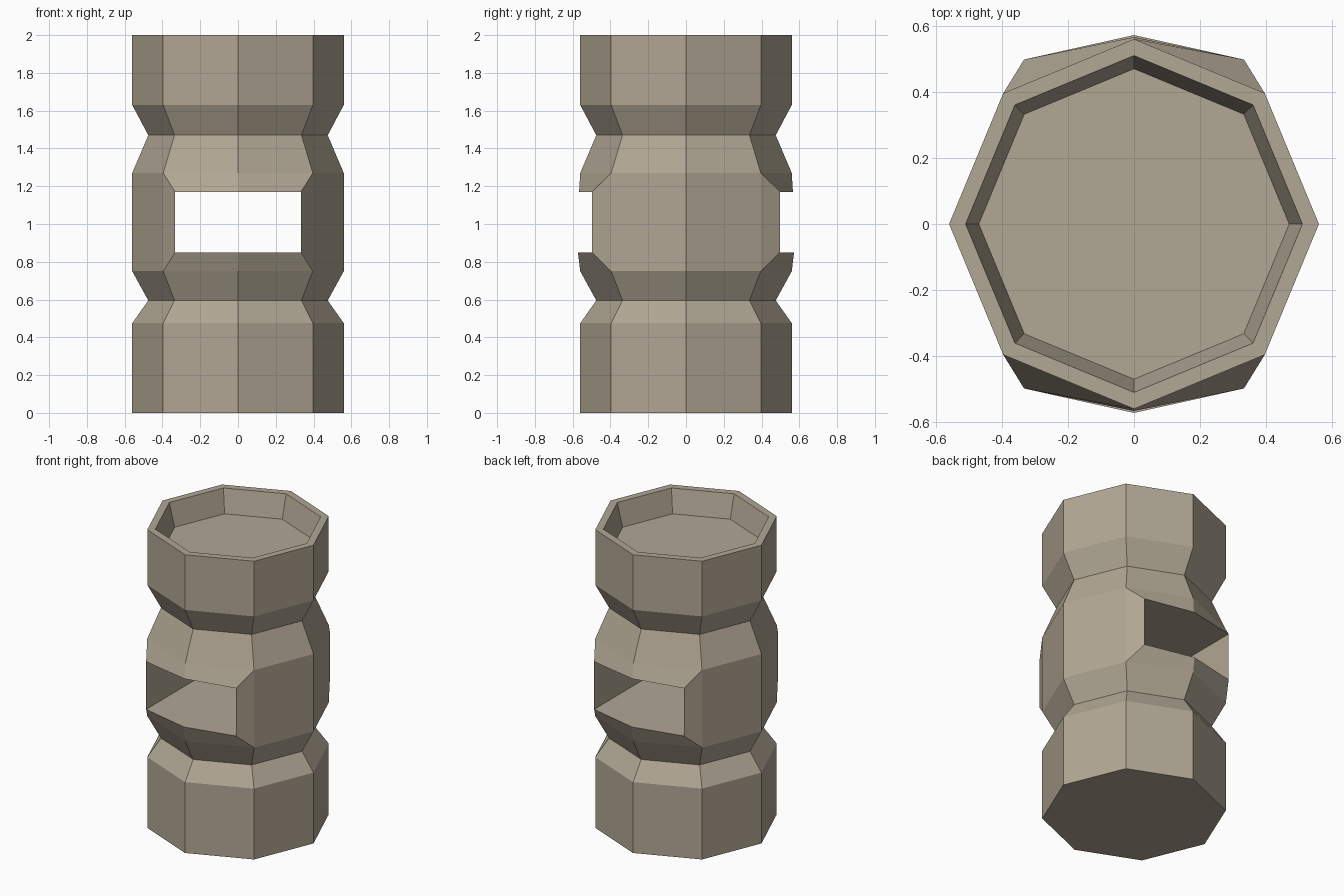
import bpy, bmesh, math

cube = bpy.data.objects.get("Cube")
if cube:
    bpy.data.objects.remove(cube, do_unlink=True)

SIDES = 8
stone = bpy.data.materials.new("warm_grey_stone")
stone.use_nodes = True
COLOR = (0.44, 0.385, 0.295, 1)
stone.diffuse_color = COLOR
stone.node_tree.nodes["Principled BSDF"].inputs["Base Color"].default_value = COLOR

bm = bmesh.new()


def ring(radius, z):
    return [bm.verts.new((radius * math.cos(math.tau * i / SIDES),
                          radius * math.sin(math.tau * i / SIDES), z))
            for i in range(SIDES)]


def strip(low, high, columns=range(SIDES)):
    for i in columns:
        j = (i + 1) % SIDES
        bm.faces.new((low[i], low[j], high[j], high[i]))


def loft(profile):
    rings = [ring(r, z) for r, z in profile]
    for low, high in zip(rings, rings[1:]):
        strip(low, high)
    return rings


# Lower drum and upper drum, with a waist on each and a recessed top
lower = loft([(0.56, 0), (0.56, 0.475), (0.475, 0.595), (0.56, 0.75)])
upper = loft([(0.56, 1.27), (0.475, 1.47), (0.56, 1.63), (0.56, 2),
              (0.51, 2), (0.47, 1.845)])
bm.faces.new(lower[0][::-1])
bm.faces.new(upper[-1])

# Middle band: plain sides, window openings at front and back
band_low, band_high = lower[-1], upper[0]
strip(band_low, band_high, (0, 3, 4, 7))


def window_loop(z, peak):
    points = {}
    for s, columns in ((1, (1, 2, 3)), (-1, (7, 6, 5))):
        for x, y, i in zip((0.333, 0, -0.333), (0.498, peak, 0.498), columns):
            points[i] = bm.verts.new((x, s * y, z))
    return points


sill = window_loop(0.85, 0.572)
head = window_loop(1.17, 0.566)
strip(band_low, sill, (1, 2, 5, 6))
strip(head, band_high, (1, 2, 5, 6))
for i in (1, 3, 5, 7):
    bm.faces.new((band_low[i], sill[i], head[i], band_high[i]))

# Passage running through from window to window
for loop in (sill, head):
    bm.faces.new([loop[i] for i in (1, 2, 3, 5, 6, 7)])
for a, b in ((1, 7), (3, 5)):
    bm.faces.new((sill[a], sill[b], head[b], head[a]))

bmesh.ops.recalc_face_normals(bm, faces=bm.faces)
mesh = bpy.data.meshes.new("octagonal_pillar")
bm.to_mesh(mesh)
bm.free()
mesh.materials.append(stone)
pillar = bpy.data.objects.new("octagonal_pillar", mesh)
bpy.context.collection.objects.link(pillar)
